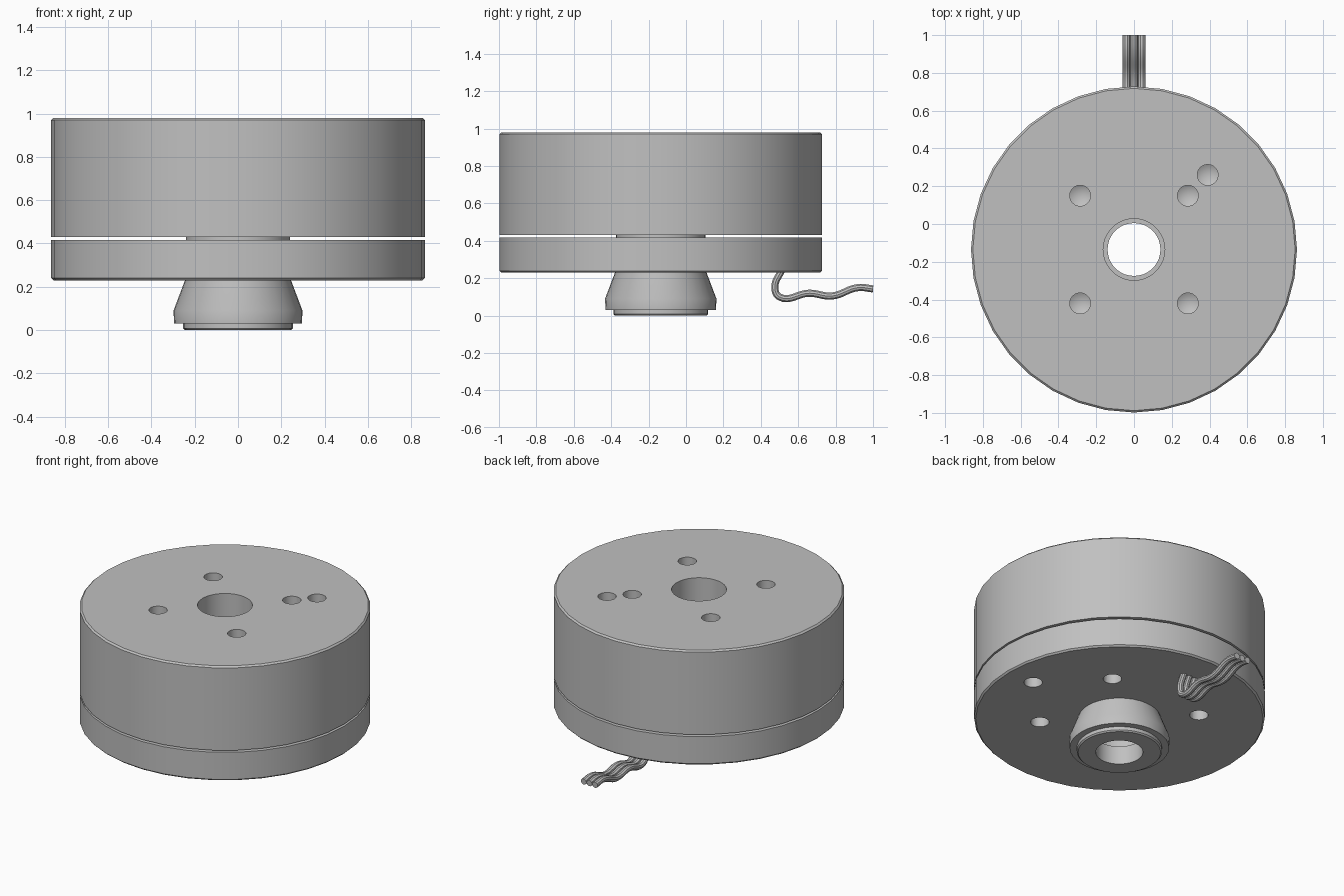
import bpy, bmesh, math
from mathutils import Matrix, Vector

AXIS_Y = -0.135        # motor axis position
BORE = 0.163

cube = bpy.data.objects.get("Cube")
if cube:
    bpy.data.objects.remove(cube, do_unlink=True)

grey = bpy.data.materials.new("plain grey")
grey.use_nodes = True
grey.diffuse_color = (0.53, 0.53, 0.53, 1)
grey.node_tree.nodes["Principled BSDF"].inputs["Base Color"].default_value = grey.diffuse_color


def add_object(name, data):
    obj = bpy.data.objects.new(name, data)
    bpy.context.collection.objects.link(obj)
    if not data.materials:
        data.materials.append(grey)
    return obj


def smooth(obj):
    bpy.ops.object.select_all(action='DESELECT')
    obj.select_set(True)
    bpy.context.view_layer.objects.active = obj
    bpy.ops.object.shade_smooth_by_angle(angle=math.radians(30))


def lathe(name, profile, x=0, y=AXIS_Y, steps=36, closed=True):
    """Revolve (radius, height) points about a vertical axis."""
    bm = bmesh.new()
    verts = [bm.verts.new((r, 0, z)) for r, z in profile]
    edges = [bm.edges.new(pair) for pair in zip(verts, verts[1:])]
    if closed:
        edges.append(bm.edges.new((verts[-1], verts[0])))
    bmesh.ops.spin(bm, geom=verts + edges, cent=(0, 0, 0), axis=(0, 0, 1),
                   angle=math.tau, steps=steps)
    bmesh.ops.remove_doubles(bm, verts=bm.verts, dist=1e-4)
    bmesh.ops.recalc_face_normals(bm, faces=bm.faces)
    bmesh.ops.transform(bm, matrix=Matrix.Translation((x, y, 0)), verts=bm.verts)
    mesh = bpy.data.meshes.new(name)
    bm.to_mesh(mesh)
    bm.free()
    return add_object(name, mesh)


def bake(obj):
    """Replace an object with its evaluated mesh."""
    graph = bpy.context.evaluated_depsgraph_get()
    mesh = bpy.data.meshes.new_from_object(obj.evaluated_get(graph))
    name = obj.name
    bpy.data.objects.remove(obj, do_unlink=True)
    result = add_object(name, mesh)
    result.name = name
    return result


def drill(obj, places, surface, direction):
    """Cut blind screw holes with conical ends."""
    profile = [(0, -0.05), (0.055, -0.05), (0.055, 0.12), (0, 0.15)]
    cutters = []
    for x, y in places:
        cutter = lathe("hole_cutter", [(r, surface + direction * d) for r, d in profile],
                       x, AXIS_Y + y, 24, closed=False)
        cutter.hide_render = True
        cutters.append(cutter)
        mod = obj.modifiers.new("hole", 'BOOLEAN')
        mod.operation, mod.solver, mod.object = 'DIFFERENCE', 'EXACT', cutter
    bpy.context.view_layer.update()
    obj = bake(obj)
    for cutter in cutters:
        bpy.data.objects.remove(cutter, do_unlink=True)
    return obj


def square(d):
    return [(sx * d, sy * d) for sx in (-1, 1) for sy in (-1, 1)]


# Rotor bell with four mounting holes and one extra
rotor = lathe("rotor_bell", [(BORE, 0.43), (0.863, 0.43), (0.863, 0.97),
                             (0.853, 0.98), (BORE, 0.98)])
smooth(drill(rotor, square(0.285) + [(0.39, 0.395)], 0.98, -1))

# Stator base with holes underneath
base = lathe("stator_base", [(0.2, 0.23), (0.853, 0.23), (0.863, 0.24),
                             (0.863, 0.417), (0.2, 0.417)])
smooth(drill(base, square(0.335) + [(0.668, 0)], 0.23, 1))

# Flared hollow hub that carries the rotor
hub = lathe("flared_hub", [(0.14, 0), (0.245, 0), (0.253, 0.008), (0.253, 0.03),
                           (0.295, 0.03), (0.298, 0.09), (0.243, 0.235), (0.24, 0.43),
                           (BORE, 0.43), (BORE, 0.12), (0.14, 0.12)])
smooth(hub)

# Three wavy lead wires
path = [(0.515, 0.25), (0.475, 0.15), (0.5, 0.1), (0.66, 0.12),
        (0.78, 0.105), (0.92, 0.15), (1.0, 0.143)]
for i, name in enumerate(("wire_right", "wire_middle", "wire_left")):
    curve = bpy.data.curves.new(name, 'CURVE')
    curve.dimensions = '3D'
    curve.bevel_depth = 0.02
    curve.bevel_resolution = 3
    curve.resolution_u = 8
    curve.use_fill_caps = True
    spline = curve.splines.new('BEZIER')
    spline.bezier_points.add(len(path) - 1)
    for point, (y, z) in zip(spline.bezier_points, path):
        point.co = Vector(((i - 1) * 0.041, y, z))
        point.handle_left_type = point.handle_right_type = 'AUTO'
    wire = add_object(name, curve)
    bpy.context.view_layer.update()
    smooth(bake(wire))
